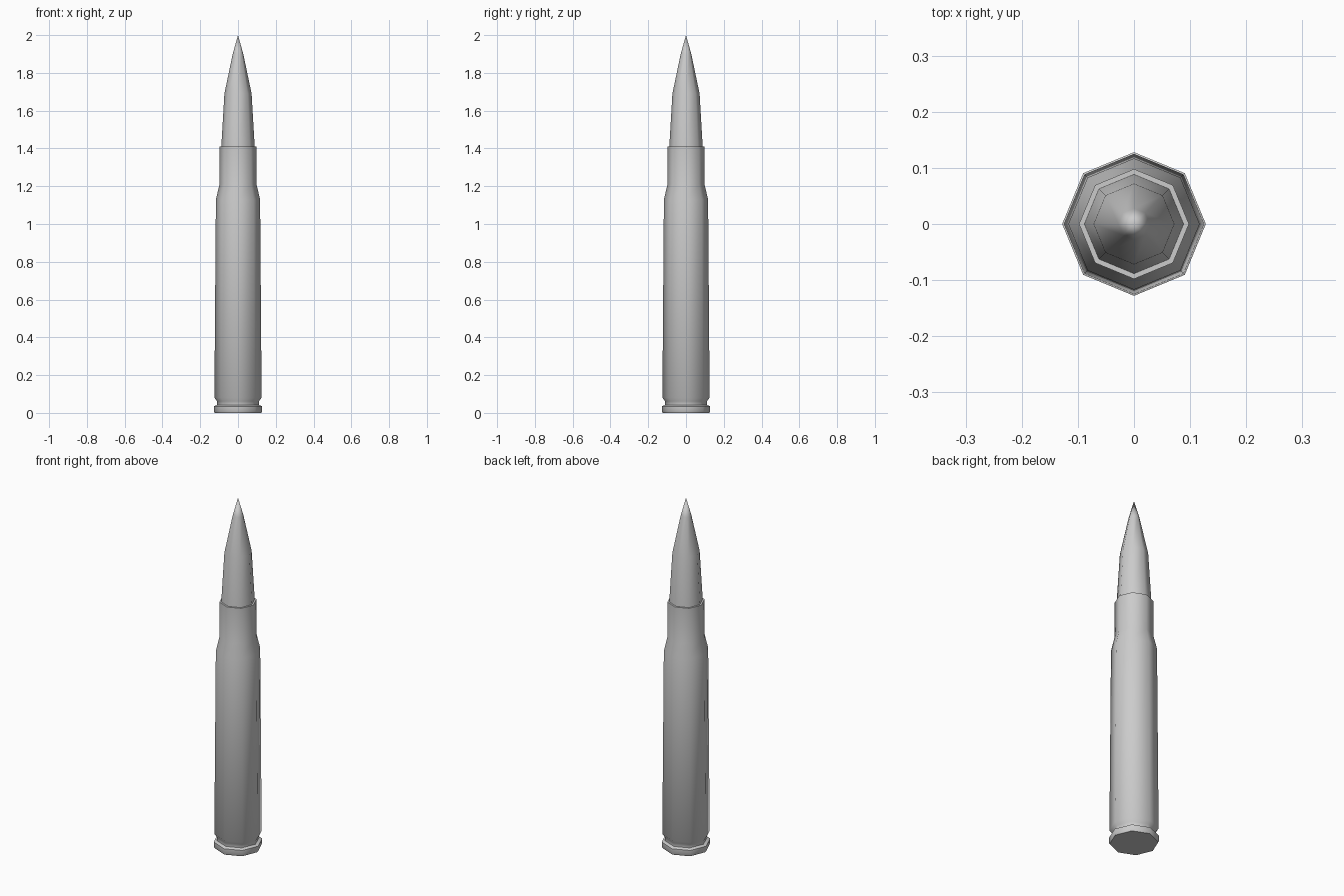
import bpy, bmesh, math

if "Cube" in bpy.data.objects:
    bpy.data.objects.remove(bpy.data.objects["Cube"])

SIDES = 8


def lathe(name, profile):
    """Revolve (radius, z) points around z, closing both ends."""
    bm = bmesh.new()
    rings = []
    for r, z in profile:
        if r == 0:
            rings.append([bm.verts.new((0, 0, z))] * SIDES)
        else:
            rings.append([bm.verts.new((r * math.cos(2 * math.pi * i / SIDES),
                                        r * math.sin(2 * math.pi * i / SIDES), z))
                          for i in range(SIDES)])
    for a, b in zip(rings, rings[1:]):
        for i in range(SIDES):
            j = (i + 1) % SIDES
            quad = list(dict.fromkeys((a[i], a[j], b[j], b[i])))
            bm.faces.new(quad)
    for ring, (r, z) in ((rings[0], profile[0]), (rings[-1], profile[-1])):
        if r > 0:
            bm.faces.new(ring)
    bmesh.ops.recalc_face_normals(bm, faces=bm.faces)
    mesh = bpy.data.meshes.new(name)
    bm.to_mesh(mesh)
    bm.free()
    obj = bpy.data.objects.new(name, mesh)
    bpy.context.collection.objects.link(obj)
    bpy.ops.object.select_all(action='DESELECT')
    obj.select_set(True)
    bpy.context.view_layer.objects.active = obj
    bpy.ops.object.shade_smooth_by_angle(angle=math.radians(55))
    return obj


# Case: rim, extractor groove, tapered body, shoulder and neck
lathe("case", [(0.124, 0), (0.128, 0.008), (0.128, 0.035), (0.111, 0.042),
               (0.111, 0.062), (0.125, 0.08), (0.117, 1.13),
               (0.098, 1.21), (0.098, 1.41)])

# Pointed tip seated in the neck
lathe("pointed_tip", [(0.089, 1.40), (0.072, 1.69), (0.028, 1.90), (0, 2.0)])
